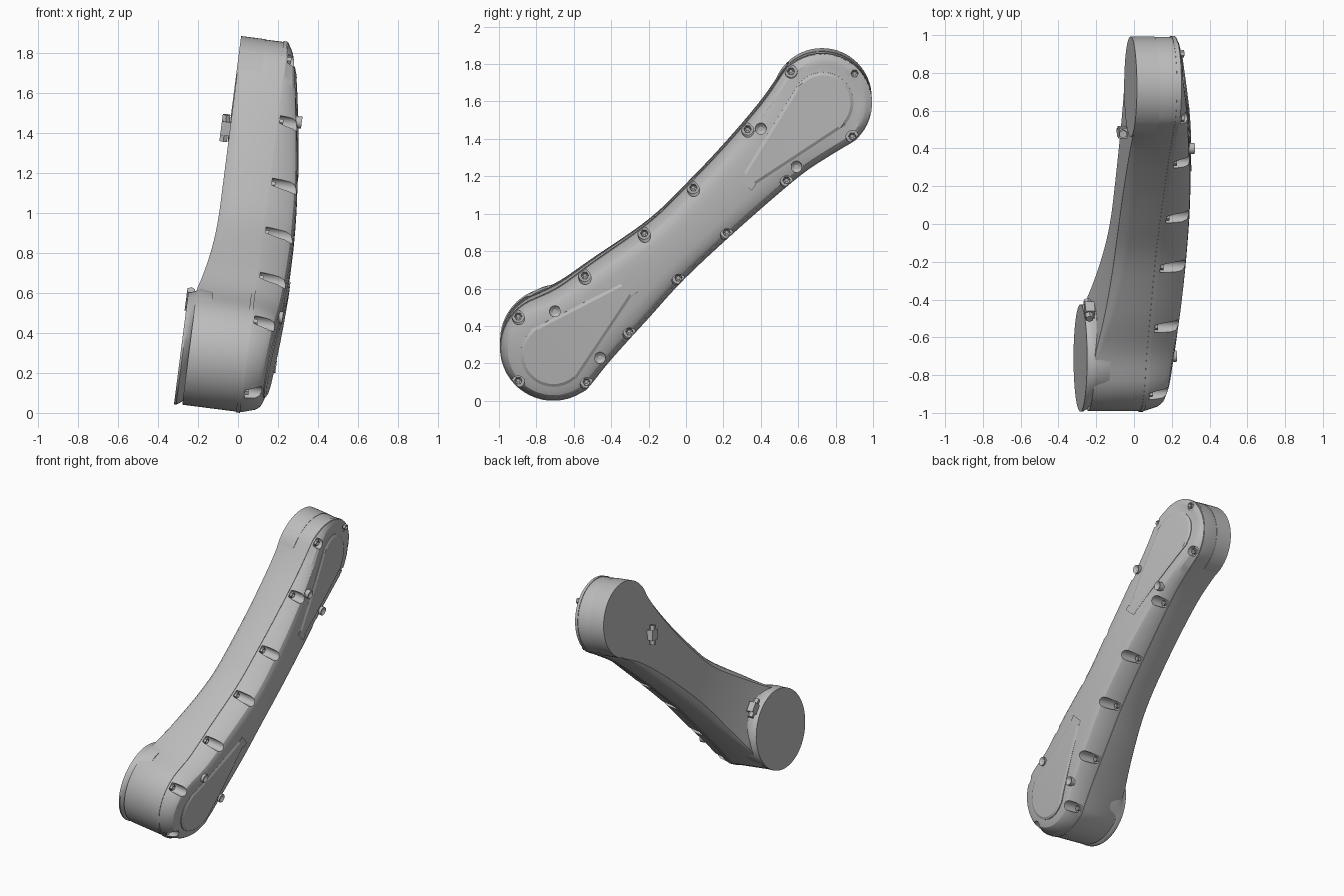
import bpy, bmesh, math
from mathutils import Matrix, Vector

if "Cube" in bpy.data.objects:
    bpy.data.objects.remove(bpy.data.objects["Cube"], do_unlink=True)

TILT = Matrix.Rotation(math.radians(7.3), 4, 'Y')
LOW, HIGH = Vector((-0.71, 0.285)), Vector((0.727, 1.605))   # end centres (y, z)
MID = (LOW + HIGH) / 2
AXIS = (HIGH - LOW).normalized()
parts = []

grey = bpy.data.materials.new("cast grey")
grey.use_nodes = True
grey.diffuse_color = (0.5, 0.5, 0.5, 1)
grey.node_tree.nodes["Principled BSDF"].inputs["Base Color"].default_value = (0.5, 0.5, 0.5, 1)


def finish(name, bm, angle=30):
    bmesh.ops.recalc_face_normals(bm, faces=bm.faces)
    mesh = bpy.data.meshes.new(name)
    bm.to_mesh(mesh)
    bm.free()
    mesh.materials.append(grey)
    ob = bpy.data.objects.new(name, mesh)
    bpy.context.collection.objects.link(ob)
    parts.append((ob, angle))
    return ob


def along(p):
    """Axis position of a point, measured as y on the centre line."""
    return (p - MID).dot(AXIS) * AXIS.x


def arc(c, r, a, b, n=14):
    angles = [math.radians(a + (b - a) * i / n) for i in range(n + 1)]
    return [c + Vector((math.cos(t), math.sin(t))) * r for t in angles]


def resample(pts, m):
    """Smooth curve through the points, cut into m equal steps."""
    ext = [2 * pts[0] - pts[1]] + pts + [2 * pts[-1] - pts[-2]]
    fine = []
    for a, b, c, d in zip(ext, ext[1:], ext[2:], ext[3:]):
        for k in range(8):
            t = k / 8
            fine.append(0.5 * (2 * b + (c - a) * t + (2 * a - 5 * b + 4 * c - d) * t * t
                               + (3 * b - a - 3 * c + d) * t ** 3))
    fine.append(pts[-1])
    dist = [0]
    for a, b in zip(fine, fine[1:]):
        dist.append(dist[-1] + (b - a).length)
    out, j = [], 0
    for i in range(m + 1):
        goal = dist[-1] * i / m
        while j < len(fine) - 2 and dist[j + 1] < goal:
            j += 1
        out.append(fine[j].lerp(fine[j + 1], (goal - dist[j]) / max(dist[j + 1] - dist[j], 1e-9)))
    return out


def ring_of(left, right, m):
    return resample(left, m) + resample(right, m)[1:-1]


def inset(ring, amount):
    out = []
    for i, p in enumerate(ring):
        d = (ring[(i + 1) % len(ring)] - ring[i - 1]).normalized()
        k = amount(p) if callable(amount) else amount
        out.append(p + Vector((-d.y, d.x)) * k)
    return out


def shrink(ring, t):
    """Pull a ring sideways towards the centre line."""
    out = []
    for p in ring:
        s = max(-1, min(1, along(p) / HIGH.x)) * (HIGH - LOW).length / 2
        out.append(p.lerp(MID + AXIS * s, t))
    return out


def loft(name, layers, angle=30):
    """Skin (ring, height) layers and close both ends with rows of quads."""
    bm = bmesh.new()
    rows = [[bm.verts.new((h(p) if callable(h) else h, p.x, p.y)) for p in ring] for ring, h in layers]
    n = len(rows[0])
    for a, b in zip(rows, rows[1:]):
        for i in range(n):
            bm.faces.new((a[i], a[(i + 1) % n], b[(i + 1) % n], b[i]))
    for r in (rows[0], rows[-1]):
        for i in range(n // 2):
            bm.faces.new(dict.fromkeys((r[i], r[i + 1], r[n - i - 1], r[(n - i) % n])))
    return finish(name, bm, angle)


def cylinders(name, items, segs=20, hole=0.0):
    """Cylinders across the thickness: (y, z, radius, x0, x1)."""
    bm = bmesh.new()
    for y, z, r, x0, x1 in items:
        mat = Matrix.Translation(((x0 + x1) / 2, y, z)) @ Matrix.Rotation(math.pi / 2, 4, 'Y')
        vs = bmesh.ops.create_cone(bm, cap_ends=True, segments=segs, radius1=r, radius2=r,
                                   depth=x1 - x0, matrix=mat)["verts"]
        if hole:
            top = max({f for v in vs for f in v.link_faces}, key=lambda f: f.calc_center_median().x)
            bmesh.ops.inset_region(bm, faces=[top], thickness=r - hole)
            bmesh.ops.translate(bm, verts=top.verts, vec=(-0.012, 0, 0))
    return finish(name, bm)


def V(*pairs):
    return [Vector(p) for p in pairs]


# Outline of the arm, split at the two tips
left = (arc(HIGH, 0.268, 43, 138)
        + V((0.4, 1.6), (0.2, 1.366), (0, 1.155), (-0.2, 0.962), (-0.5, 0.746), (-0.68, 0.615))
        + arc(LOW, 0.285, 110, 223))
right = (arc(LOW, 0.285, 223, 312)
         + V((-0.4, 0.222), (-0.2, 0.445), (0, 0.665), (0.3, 0.945), (0.6, 1.205), (0.76, 1.315))
         + arc(HIGH, 0.268, -50, 43))
outline = ring_of(left, right, 80)


def face(p):                     # outer cover surface
    return max(0.03, 0.172 - 0.125 * (min(along(p), 0.85) + 0.2) ** 2)


def inner(p):                    # inner body surface
    return max(-0.282, -0.22 - 0.2 * min(along(p), 0) ** 2)


def bump(p):
    return max(0, 1 - (along(p) / 0.62) ** 2)


# Main body with an edge chamfer that fades out at the ends
edge = inset(outline, 0.004)
rim = inset(outline, lambda p: 0.006 + 0.04 * bump(p))
loft("arm_body", [(edge, -0.005),
                  (edge, lambda p: inner(p) + 0.004 + 0.055 * bump(p)),
                  (inset(outline, lambda p: 0.005 + 0.014 * bump(p)), lambda p: inner(p) + 0.002 + 0.02 * bump(p)),
                  (rim, inner), (shrink(rim, 0.4), inner)])

# Joint flange
loft("joint_flange", [(outline, -0.01), (outline, 0.01)])

# Outer cover with sloping walls and a crowned face
shoulder = inset(outline, 0.065)
cover = loft("outer_cover", [
    (edge, 0.0), (edge, 0.014),
    (inset(outline, 0.026), lambda p: face(p) * 0.7),
    (inset(outline, 0.042), lambda p: face(p) * 0.88 - 0.002),
    (shoulder, lambda p: face(p) - 0.009),
    (shrink(shoulder, 0.3), lambda p: face(p) - 0.003),
    (shrink(shoulder, 0.7), face)], 25)

# Bolt pockets cut into the cover edge
spots = V((-0.88, 0.45), (-0.57, 0.69), (-0.27, 0.94), (0, 1.17), (0.3, 1.47), (0.58, 1.77), (0.9, 1.77),
          (0.88, 1.45), (0.56, 1.19), (0.24, 0.9), (-0.02, 0.66), (-0.29, 0.38), (-0.54, 0.09), (-0.9, 0.1))
inner_line = inset(outline, 0.03)
bolts = [inner_line[min(range(len(outline)), key=lambda i: (outline[i] - q).length)] for q in spots]
cutter = cylinders("pocket_cutter", [(p.x, p.y, 0.034, 0.022, 0.4) for p in bolts])
cutter.hide_render = True
mod = cover.modifiers.new("pockets", 'BOOLEAN')
mod.operation, mod.solver, mod.object = 'DIFFERENCE', 'EXACT', cutter
bpy.context.view_layer.update()
cover.data = bpy.data.meshes.new_from_object(cover.evaluated_get(bpy.context.evaluated_depsgraph_get()))
cover.modifiers.clear()
parts.pop()
bpy.data.objects.remove(cutter, do_unlink=True)
cylinders("cover_bolts", [(p.x, p.y, 0.02, 0.015, 0.04) for p in bolts], 6, 0.01)


# Raised teardrop pads on the cover
def pad(name, big, r, tip, q):
    d = tip - big
    base = math.degrees(math.atan2(d.y, d.x))
    k = math.degrees(math.acos((r - q) / d.length))
    a = arc(tip, q, base, base + k, 6) + arc(big, r, base + k, base + 180)
    b = arc(big, r, base + 180, base + 360 - k) + arc(tip, q, base - k, base, 6)
    ring = ring_of(a, b, 40)
    loft(name, [(ring, lambda p: face(p) - 0.02), (ring, lambda p: face(p) - 0.001),
                (inset(ring, 0.016), lambda p: face(p) + 0.007)], 20)


pad("lower_pad", Vector((-0.71, 0.265)), 0.175, Vector((-0.325, 0.615)), 0.045)
pad("upper_pad", Vector((0.73, 1.61)), 0.165, Vector((0.345, 1.22)), 0.045)

# Hollow studs on the cover
cylinders("cover_studs", [(0.4, 1.48, 0.03, 0.06, 0.132), (0.59, 1.275, 0.03, 0.06, 0.13),
                          (-0.7, 0.5, 0.03, 0.09, 0.162), (-0.46, 0.25, 0.03, 0.09, 0.16)], 24, 0.012)

# Round mounting boss at the low end, flared along the arm, and flat cap at the high end
skew = [(LOW, 0.284, -0.323), (LOW, 0.284, -0.312), (LOW + AXIS * 0.015, 0.28, -0.29),
        (LOW + AXIS * 0.05, 0.275, -0.268), (LOW + AXIS * 0.05, 0.27, -0.2)]
loft("lower_boss", [(arc(c, r, 43, 403, 64)[:-1], x) for c, r, x in skew])
cylinders("upper_cap", [(HIGH.x, HIGH.y, 0.266, -0.224, -0.1)], 64)


# Hose unions on the inner face
def union(name, y, z, x, turn):
    bm = bmesh.new()
    place = Matrix.Translation((x, y, z)) @ Matrix.Rotation(turn, 4, 'X')
    bmesh.ops.create_cube(bm, size=1, matrix=place @ Matrix.Diagonal((0.05, 0.055, 0.07, 1)))
    for end, r, h in ((-0.05, 0.022, 0.035), (0.05, 0.022, 0.035), (0, 0.014, 0.13)):
        bmesh.ops.create_cone(bm, cap_ends=True, segments=6 if r > 0.02 else 12, radius1=r, radius2=r,
                              depth=h, matrix=place @ Matrix.Translation((-0.006, 0, end)))
    finish(name, bm)


union("upper_union", 0.485, 1.405, -0.24, 0.15)
union("lower_union", -0.455, 0.53, -0.305, math.radians(45))

# Tilt the whole arm, stand it on the ground and centre it
for ob, angle in parts:
    ob.data.transform(TILT)
pts = [v.co for ob, _ in parts for v in ob.data.vertices]
shift = Vector((0, -(min(p.y for p in pts) + max(p.y for p in pts)) / 2, -min(p.z for p in pts)))
for ob, angle in parts:
    ob.data.transform(Matrix.Translation(shift))
    bpy.ops.object.select_all(action='DESELECT')
    ob.select_set(True)
    bpy.context.view_layer.objects.active = ob
    bpy.ops.object.shade_smooth_by_angle(angle=math.radians(angle))
